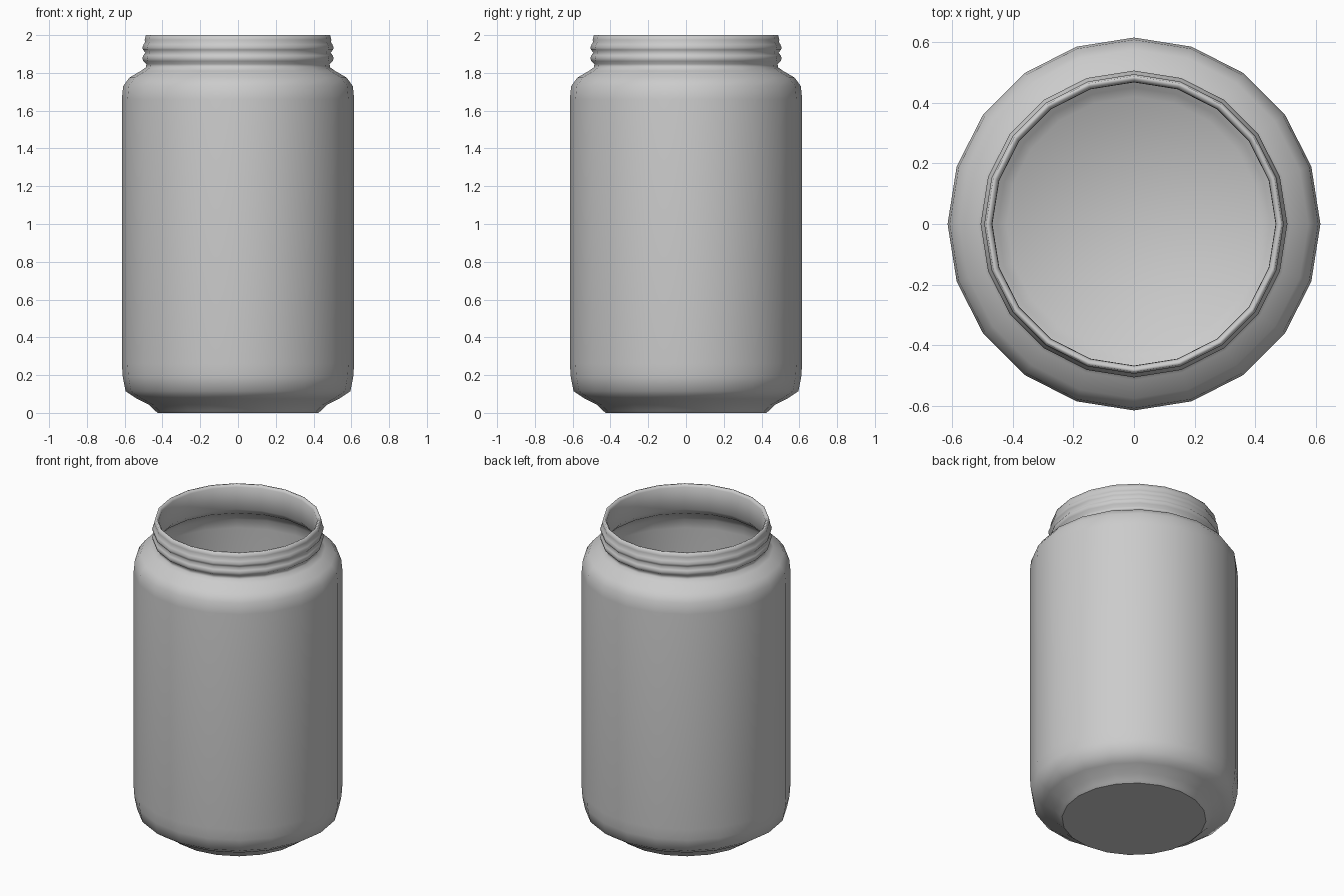
import bpy, bmesh, math

SIDES = 20

# Jar profile: (radius, height), outside foot -> rim -> inside floor
outer = [
    (0.425, 0.0), (0.44, 0.012), (0.47, 0.042), (0.535, 0.075), (0.595, 0.115),
    (0.61, 0.19), (0.615, 0.26), (0.615, 1.66), (0.608, 1.73), (0.575, 1.775),
    (0.515, 1.81), (0.487, 1.83), (0.485, 1.847),
]
threads = [
    (0.502, 1.862), (0.506, 1.878), (0.502, 1.892), (0.49, 1.907),
    (0.503, 1.922), (0.506, 1.935), (0.50, 1.95), (0.493, 1.962),
    (0.494, 1.975), (0.488, 2.0),
]
inner = [
    (0.478, 2.0), (0.468, 1.985), (0.467, 1.84), (0.50, 1.80), (0.56, 1.763),
    (0.59, 1.72), (0.597, 1.66), (0.597, 0.25), (0.58, 0.13), (0.52, 0.09),
    (0.45, 0.05), (0.42, 0.025),
]

bm = bmesh.new()
rings = []
for r, z in outer + threads + inner:
    rings.append([bm.verts.new((r * math.cos(2 * math.pi * i / SIDES),
                                r * math.sin(2 * math.pi * i / SIDES), z))
                  for i in range(SIDES)])
for a, b in zip(rings, rings[1:]):
    for i in range(SIDES):
        j = (i + 1) % SIDES
        bm.faces.new((a[i], a[j], b[j], b[i]))

# Base and inside floor
bm.faces.new(rings[0][::-1])
bm.faces.new(rings[-1])
for f in bm.faces:
    f.smooth = True

# Crisp edge around the underside
for e in bm.edges:
    if all(v.co.z < 0.001 for v in e.verts):
        e.smooth = False

mesh = bpy.data.meshes.new("jar")
bm.to_mesh(mesh)
bm.free()
jar = bpy.data.objects.new("jar", mesh)
bpy.context.collection.objects.link(jar)
